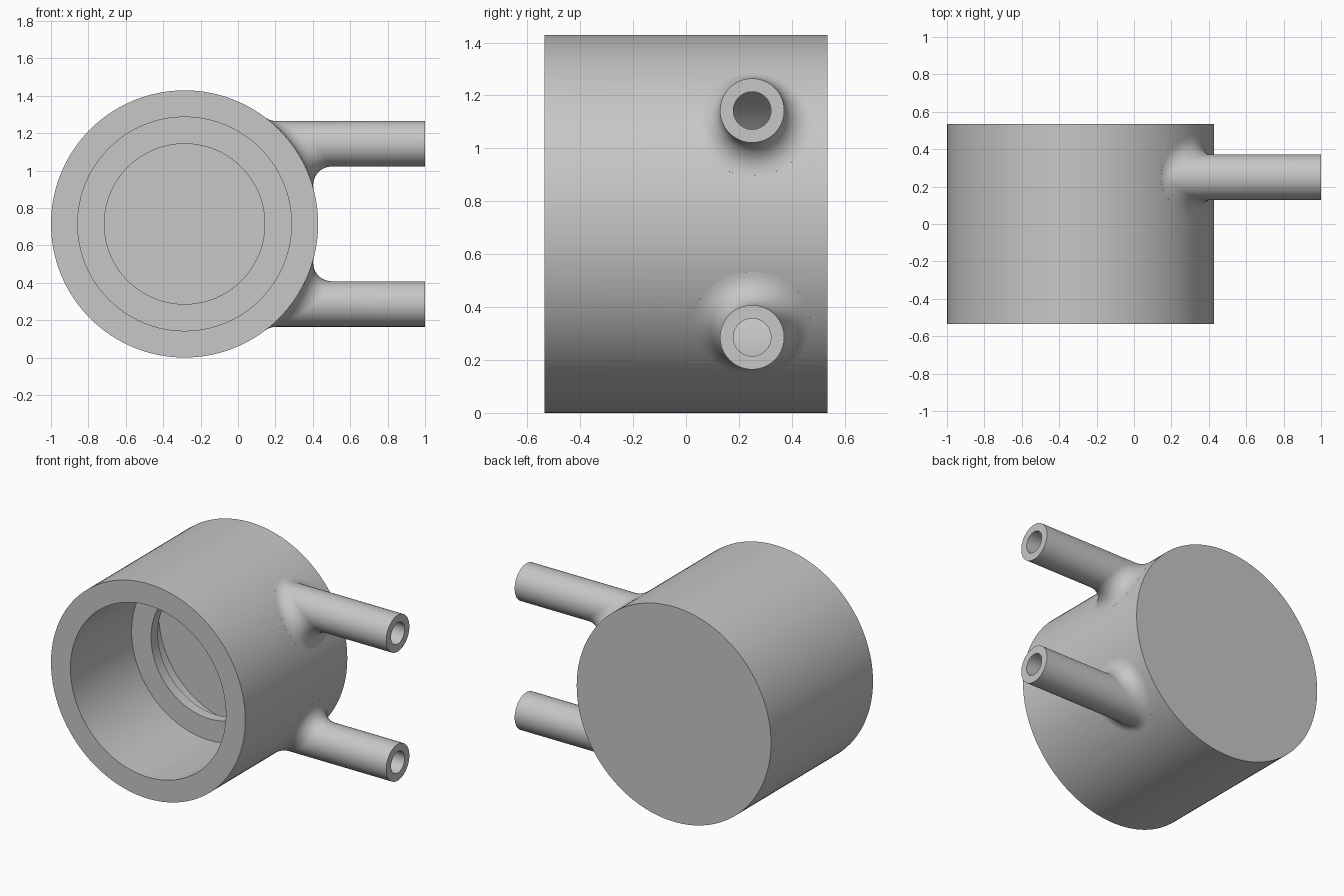
import bpy, bmesh, math
from mathutils import Vector

cube = bpy.data.objects.get("Cube")
if cube:
    bpy.data.objects.remove(cube, do_unlink=True)

U = 1 / 14                      # design unit
R = 10 * U                      # housing radius
HALF = 7.5 * U                  # half the housing length
CENTRE = Vector((1 - 18 * U, 0, R))
TUBE_Y, TUBE_Z = 3.5 * U, 6 * U  # tube axis, relative to the housing axis
TUBE_R, BORE_R = 1.7 * U, 0.995 * U
FILLET = 0.1
TUBE_END = 18 * U

grey = bpy.data.materials.new("plain grey")
grey.use_nodes = True
colour = (0.57, 0.57, 0.57, 1)
grey.diffuse_color = colour
grey.node_tree.nodes["Principled BSDF"].inputs["Base Color"].default_value = colour


def loft(name, rings):
    """Closed solid through a list of equal point rings, capped at both ends."""
    bm = bmesh.new()
    loops = [[bm.verts.new(p) for p in ring] for ring in rings]
    n = len(loops[0])
    for a, b in zip(loops, loops[1:]):
        for i in range(n):
            j = (i + 1) % n
            bm.faces.new((a[i], a[j], b[j], b[i]))
    caps = [bm.faces.new(loops[0]), bm.faces.new(loops[-1])]
    bmesh.ops.triangulate(bm, faces=caps)
    bmesh.ops.recalc_face_normals(bm, faces=bm.faces)
    mesh = bpy.data.meshes.new(name)
    bm.to_mesh(mesh)
    bm.free()
    mesh.materials.append(grey)
    obj = bpy.data.objects.new(name, mesh)
    obj.location = CENTRE
    bpy.context.collection.objects.link(obj)
    return obj


def angles(n):
    return [2 * math.pi * i / n for i in range(n)]


def ring_y(radius, y, n=128):
    return [(radius * math.cos(t), y, radius * math.sin(t)) for t in angles(n)]


def ring_x(radius, x, side, n=64):
    return [(x, TUBE_Y + radius * math.cos(t), side * (TUBE_Z + radius * math.sin(t)))
            for t in angles(n)]


def tube_rings(side, steps=10):
    """Rolling-ball fillet from the housing wall onto the tube, then the tube."""
    columns = []
    for t in angles(64):
        c, s = math.cos(t), math.sin(t)
        z = TUBE_Z + (TUBE_R + FILLET) * s
        x = math.sqrt((R + FILLET) ** 2 - z * z)
        ball = Vector((x, TUBE_Y + (TUBE_R + FILLET) * c, z))
        to_wall = Vector((-x, 0, -z)).normalized()
        to_tube = Vector((0, -c, -s))
        arc = [ball + FILLET * to_wall.slerp(to_tube, k / steps) for k in range(steps + 1)]
        root = arc[0] + to_wall * 0.04
        tip = Vector((TUBE_END, arc[-1].y, arc[-1].z))
        columns.append([Vector((p.x, p.y, side * p.z)) for p in [root] + arc + [tip]])
    return list(zip(*columns))


def combine(target, tool, operation):
    mod = target.modifiers.new(operation.lower(), "BOOLEAN")
    mod.operation = operation
    mod.solver = "EXACT"
    mod.object = tool
    tool.hide_render = True
    bpy.context.view_layer.objects.active = target
    bpy.ops.object.modifier_apply(modifier=mod.name)
    bpy.data.objects.remove(tool, do_unlink=True)


# Housing: open front bore, inner lip, rear chamber, solid back wall
profile = [(10, 7.5), (10, -7.5), (8, -7.5), (8, 1.5), (6, 1.5), (6, 2.5), (8, 2.5), (8, 5.5)]
housing = loft("housing", [ring_y(r * U, y * U) for r, y in profile])

# Upper and lower side tubes blended into the wall
for side, label in ((1, "upper"), (-1, "lower")):
    combine(housing, loft(label + "_tube", tube_rings(side)), "UNION")

# Tube bores opening into the rear chamber
for side, label in ((1, "upper"), (-1, "lower")):
    cutter = loft(label + "_bore_cutter",
                  [ring_x(BORE_R, 0, side), ring_x(BORE_R, TUBE_END + 0.1, side)])
    combine(housing, cutter, "DIFFERENCE")

# Smooth shading with crisp rims
for obj in bpy.context.selected_objects:
    obj.select_set(False)
housing.select_set(True)
bpy.context.view_layer.objects.active = housing
bpy.ops.object.shade_smooth_by_angle(angle=math.radians(30))
